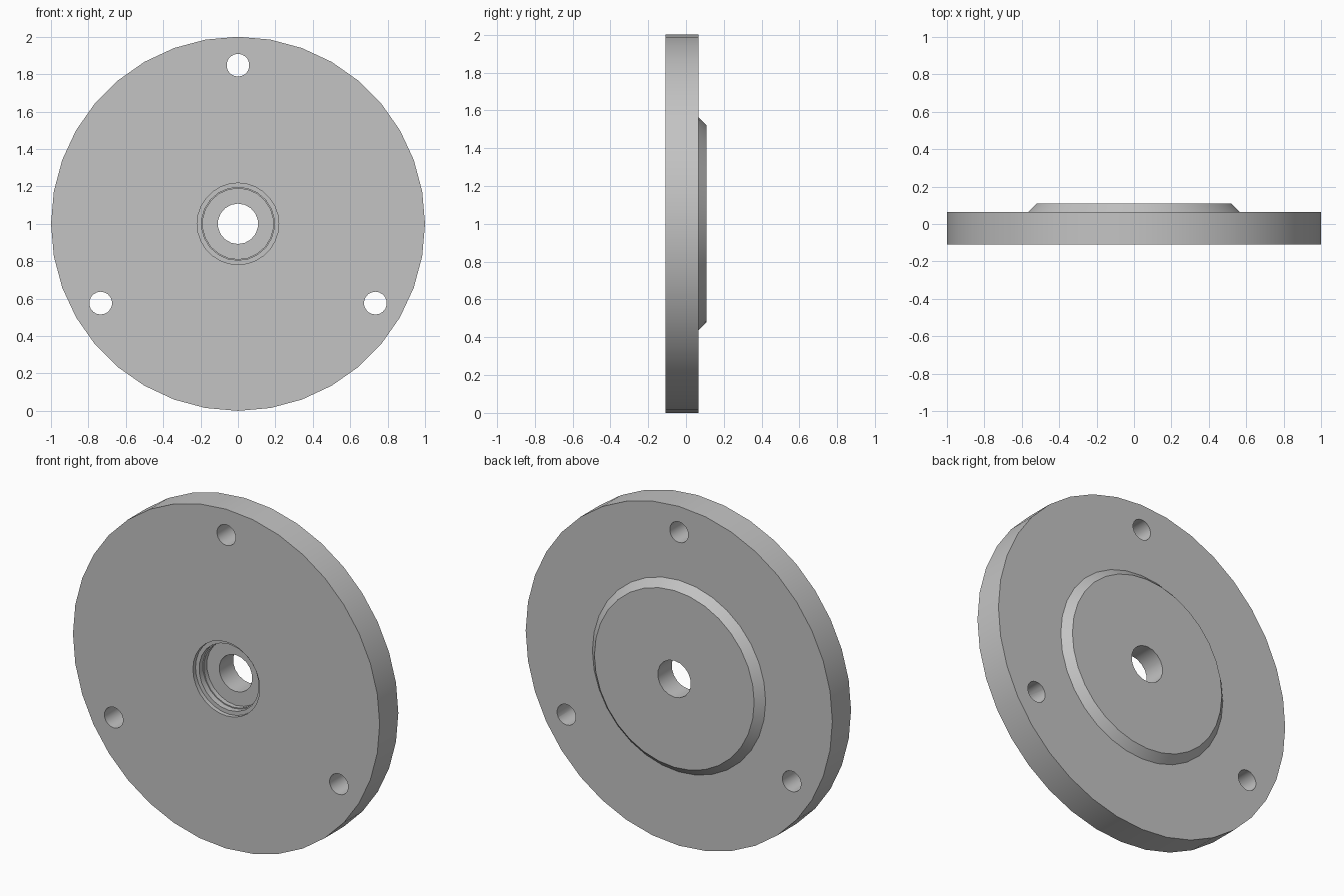
import bpy
import math

default = bpy.data.objects.get("Cube")
if default:
    bpy.data.objects.remove(default, do_unlink=True)

FRONT, FLANGE_BACK, BACK = -0.109, 0.065, 0.109
CENTRE_Z = 1.0

grey = bpy.data.materials.new("plain_grey")
grey.use_nodes = True
colour = (0.55, 0.55, 0.55, 1)
grey.diffuse_color = colour
grey.node_tree.nodes["Principled BSDF"].inputs["Base Color"].default_value = colour


def disc(name, y0, y1, r0, r1, sides, x=0, z=0):
    """Cylinder or cone along y, radius r0 at y0 and r1 at y1, a corner at the top."""
    bpy.ops.mesh.primitive_cone_add(
        vertices=sides, radius1=r0, radius2=r1, depth=y1 - y0,
        location=(x, (y0 + y1) / 2, CENTRE_Z + z), rotation=(-math.pi / 2, 0, 0))
    ob = bpy.context.object
    ob.name = name
    ob.data.materials.append(grey)
    return ob


def combine(target, tool, operation):
    mod = target.modifiers.new(tool.name, "BOOLEAN")
    mod.operation, mod.solver, mod.object = operation, "EXACT", tool
    bpy.context.view_layer.objects.active = target
    bpy.ops.object.modifier_apply(modifier=mod.name)
    bpy.data.objects.remove(tool, do_unlink=True)


# Round flange with a chamfered boss on the back
flange = disc("flange_plate", FRONT, FLANGE_BACK, 1, 1, 36)
sink = 0.03
boss = disc("back_boss", FLANGE_BACK - sink, BACK, 0.565 + sink, 0.521, 32)
# Keep the slope continuous below the plate surface
combine(flange, boss, "UNION")

# Stepped front recess and through bore: radius, end depth, sides
for radius, end, sides in ((0.218, FRONT + 0.025, 28), (0.195, FRONT + 0.06, 22),
                           (0.189, FRONT + 0.088, 22), (0.108, BACK + 0.1, 18)):
    combine(flange, disc("bore_cutter", FRONT - 0.1, end, radius, radius, sides), "DIFFERENCE")

# Three bolt holes
for i in range(3):
    a = math.pi / 2 + i * math.tau / 3
    hole = disc("bolt_cutter", FRONT - 0.1, BACK + 0.1, 0.061, 0.061, 18,
                0.848 * math.cos(a), 0.848 * math.sin(a))
    combine(flange, hole, "DIFFERENCE")

# Smooth walls with crisp edges
bpy.ops.object.select_all(action="DESELECT")
flange.select_set(True)
bpy.context.view_layer.objects.active = flange
bpy.ops.object.shade_smooth_by_angle(angle=math.radians(30))
